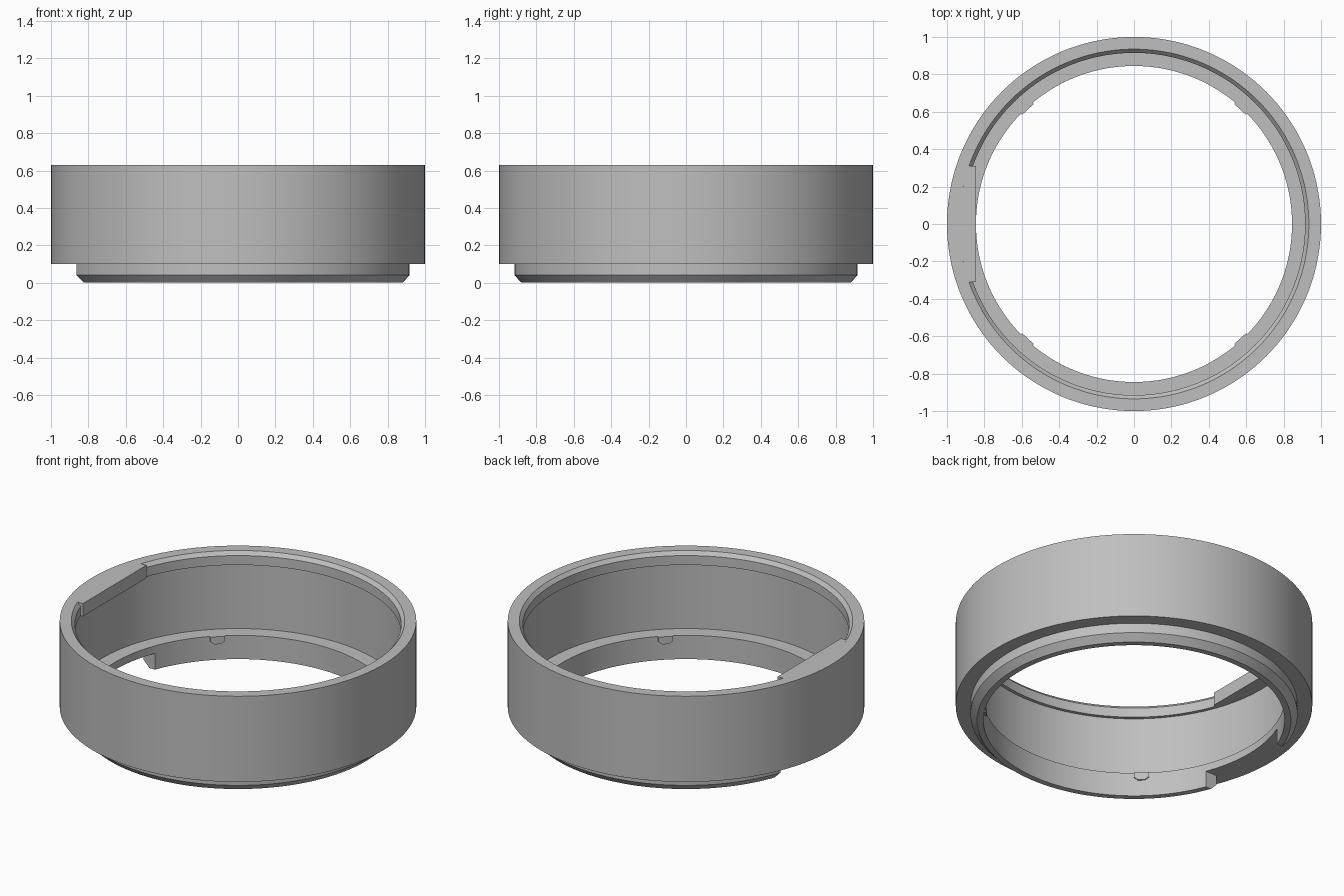
import bpy
import bmesh
from math import sin, cos, pi, asin, atan2, radians

cube = bpy.data.objects.get("Cube")
if cube:
    bpy.data.objects.remove(cube, do_unlink=True)

SEGMENTS = 144
TOP, BASE = 0.63, 0.10      # body rim and body underside
BORE = 0.845                # narrowest opening
KEY = 0.31                  # half width of the tab and of the lip gap

grey = bpy.data.materials.new("plain grey")
grey.use_nodes = True
grey.diffuse_color = (0.52, 0.52, 0.52, 1)
grey.node_tree.nodes["Principled BSDF"].inputs["Base Color"].default_value = grey.diffuse_color


def finish(name, bm):
    bmesh.ops.recalc_face_normals(bm, faces=bm.faces)
    mesh = bpy.data.meshes.new(name)
    bm.to_mesh(mesh)
    bm.free()
    mesh.materials.append(grey)
    obj = bpy.data.objects.new(name, mesh)
    bpy.context.collection.objects.link(obj)
    return obj


def smooth(obj):
    bpy.ops.object.select_all(action='DESELECT')
    obj.select_set(True)
    bpy.context.view_layer.objects.active = obj
    bpy.ops.object.shade_smooth_by_angle(angle=radians(25))


def revolve(name, profile):
    """Closed ring from a closed (radius, z) profile."""
    bm = bmesh.new()
    rings = []
    for i in range(SEGMENTS):
        a = 2 * pi * i / SEGMENTS
        rings.append([bm.verts.new((r * cos(a), r * sin(a), z)) for r, z in profile])
    n = len(profile)
    for i, ring in enumerate(rings):
        nxt = rings[(i + 1) % SEGMENTS]
        for j in range(n):
            k = (j + 1) % n
            bm.faces.new((ring[j], nxt[j], nxt[k], ring[k]))
    return finish(name, bm)


def prism(name, outline, z0, z1):
    """Flat outline in xy raised from z0 to z1."""
    bm = bmesh.new()
    face = bm.faces.new([bm.verts.new((x, y, z0)) for x, y in outline])
    top = bmesh.ops.extrude_face_region(bm, geom=[face])["geom"]
    bmesh.ops.translate(bm, vec=(0, 0, z1 - z0),
                        verts=[v for v in top if isinstance(v, bmesh.types.BMVert)])
    return finish(name, bm)


# Main ring: bevelled mouth, slight undercut, and a ledge at the bottom
body = revolve("body_ring", [
    (1, BASE), (1, TOP), (0.935, TOP), (0.915, 0.608), (0.915, 0.55),
    (0.935, 0.55), (0.935, 0.147), (BORE, 0.147), (BORE, BASE)])
smooth(body)

# Lower lip with chamfered foot, interrupted on the right side
lip = revolve("lower_lip", [
    (0.917, BASE), (0.917, 0.04), (0.88, 0), (BORE, 0), (BORE, BASE)])
cutter = prism("lip_gap_cutter", [(-1.2, -KEY), (-0.5, -KEY), (-0.5, KEY), (-1.2, KEY)], -0.2, 0.3)
cutter.hide_render = True
cutter.hide_viewport = True
cut = lip.modifiers.new("gap", 'BOOLEAN')
cut.operation = 'DIFFERENCE'
cut.solver = 'EXACT'
cut.object = cutter
bpy.context.view_layer.objects.active = lip
bpy.ops.object.modifier_apply(modifier=cut.name)
bpy.data.objects.remove(cutter, do_unlink=True)
smooth(lip)

# Key tab at the mouth: straight inner edge, outer edge following the wall
reach = asin(KEY / 0.935)
arc = [pi - reach + 2 * reach * i / 16 for i in range(17)]
prism("key_tab", [(0.935 * cos(a), 0.935 * sin(a)) for a in arc]
      + [(-BORE, -KEY), (-BORE, KEY)], 0.55, TOP)

# Four small shield-shaped lugs on the inside of the ledge
shield = [(-0.042, 0.147), (0.042, 0.147), (0.042, 0.118), (0.02, 0.1), (-0.02, 0.1), (-0.042, 0.118)]
lug_angle = atan2(0.615, 0.57)
for side, a in (("back_left", lug_angle), ("back_right", pi - lug_angle),
                ("front_right", pi + lug_angle), ("front_left", -lug_angle)):
    bm = bmesh.new()
    loops = [[bm.verts.new((r * cos(a) - t * sin(a), r * sin(a) + t * cos(a), z))
              for t, z in shield] for r in (0.835, 0.86)]
    for loop in loops:
        bm.faces.new(loop)
    for j in range(len(shield)):
        k = (j + 1) % len(shield)
        bm.faces.new((loops[0][j], loops[0][k], loops[1][k], loops[1][j]))
    finish("lug_" + side, bm)
